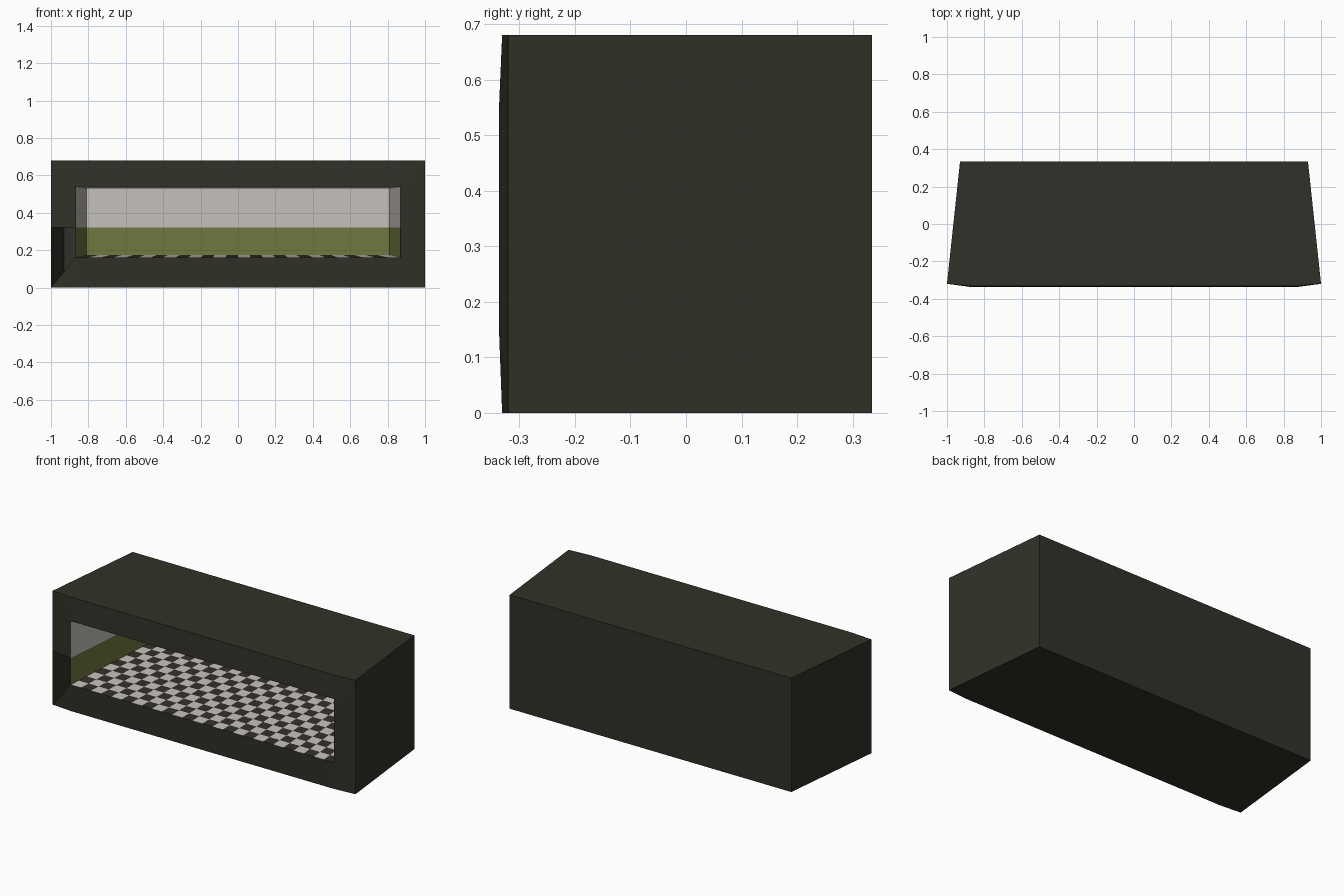
import bpy
from mathutils import Vector

if "Cube" in bpy.data.objects:
    bpy.data.objects.remove(bpy.data.objects["Cube"])


def material(name, rgb):
    m = bpy.data.materials.new(name)
    m.diffuse_color = (*rgb, 1)
    m.use_nodes = True
    m.node_tree.nodes["Principled BSDF"].inputs["Base Color"].default_value = m.diffuse_color
    return m


DARK = material("dark olive", (0.031, 0.030, 0.021))
WHITE = material("warm white", (0.56, 0.53, 0.49))
GREEN = material("moss green", (0.165, 0.19, 0.049))


def build(name, polys, mats, ids=None):
    """Flat-faced object from a list of polygons given as point lists."""
    verts, faces = [], []
    for p in polys:
        faces.append(range(len(verts), len(verts) + len(p)))
        verts += [tuple(v) for v in p]
    me = bpy.data.meshes.new(name)
    me.from_pydata(verts, [], [list(f) for f in faces])
    for m in mats:
        me.materials.append(m)
    if ids:
        for poly, i in zip(me.polygons, ids):
            poly.material_index = i
    ob = bpy.data.objects.new(name, me)
    bpy.context.collection.objects.link(ob)
    return ob


# main dimensions: outer shell, opening and inner back wall
H, XF, XB, YC, YE, YR, YB = 0.68, 1.0, 0.93, -0.32, -0.331, -0.337, 0.335
OX, Z0, ZM, Z1 = 0.87, 0.16, 0.32, 0.54
IX, IZ0, IZ1, IY = 0.81, 0.174, 0.53, 0.327


# outer casing: top, bottom, back and two sides
def outline(z):
    return [(-XF, YC, z), (-OX, YE, z), (OX, YE, z), (XF, YC, z), (XB, YB, z), (-XB, YB, z)]


lo, hi = outline(0), outline(H)
casing = [hi, lo[::-1]]
for i in (3, 4, 5):
    j = (i + 1) % 6
    casing.append([lo[i], lo[j], hi[j], hi[i]])
build("casing", casing, [DARK])

# front frame around the opening, left lower panel is missing
frame = []
for s in (1, -1):
    def face(*pts):
        pts = [(s * x, y, z) for x, y, z in pts]
        frame.append(pts if s > 0 else pts[::-1])
    face((OX, YE, 0), (XF, YC, 0), (OX, YR, Z0))
    face((OX, YE, H), (OX, YR, Z1), (XF, YC, H))
    face((OX, YR, ZM), (XF, YC, ZM), (XF, YC, H), (OX, YR, Z1))
    if s > 0:
        face((OX, YR, Z0), (XF, YC, 0), (XF, YC, ZM), (OX, YR, ZM))
frame.append([(-OX, YE, 0), (OX, YE, 0), (OX, YR, Z0), (-OX, YR, Z0)])
frame.append([(-OX, YR, Z1), (OX, YR, Z1), (OX, YE, H), (-OX, YE, H)])
build("front_frame", frame, [DARK])

# inner walls: green lower part, white upper part
walls, ids = [], []
for (f0, b0, f1, b1, mat) in ((Z0, IZ0, ZM, ZM, 0), (ZM, ZM, Z1, IZ1, 1)):
    walls.append([(-IX, IY, b0), (IX, IY, b0), (IX, IY, b1), (-IX, IY, b1)])
    left = [(-OX, YR, f0), (-IX, IY, b0), (-IX, IY, b1), (-OX, YR, f1)]
    walls.append(left)
    walls.append([(-x, y, z) for x, y, z in left][::-1])
    ids += [mat] * 3
build("inner_walls", walls, [GREEN, WHITE], ids)

# ceiling
build("ceiling", [[(-OX, YR, Z1), (-IX, IY, IZ1), (IX, IY, IZ1), (OX, YR, Z1)]], [WHITE])

# checkered floor
NX, NY = 26, 10


def floor_point(i, j):
    u, v = 2 * i / NX - 1, j / NY
    return Vector((u * OX, YR, Z0)).lerp(Vector((u * IX, IY, IZ0)), v)


tiles, ids = [], []
for i in range(NX):
    for j in range(NY):
        tiles.append([floor_point(i, j), floor_point(i + 1, j),
                      floor_point(i + 1, j + 1), floor_point(i, j + 1)])
        ids.append((i + j) % 2)
build("checkered_floor", tiles, [WHITE, DARK], ids)
